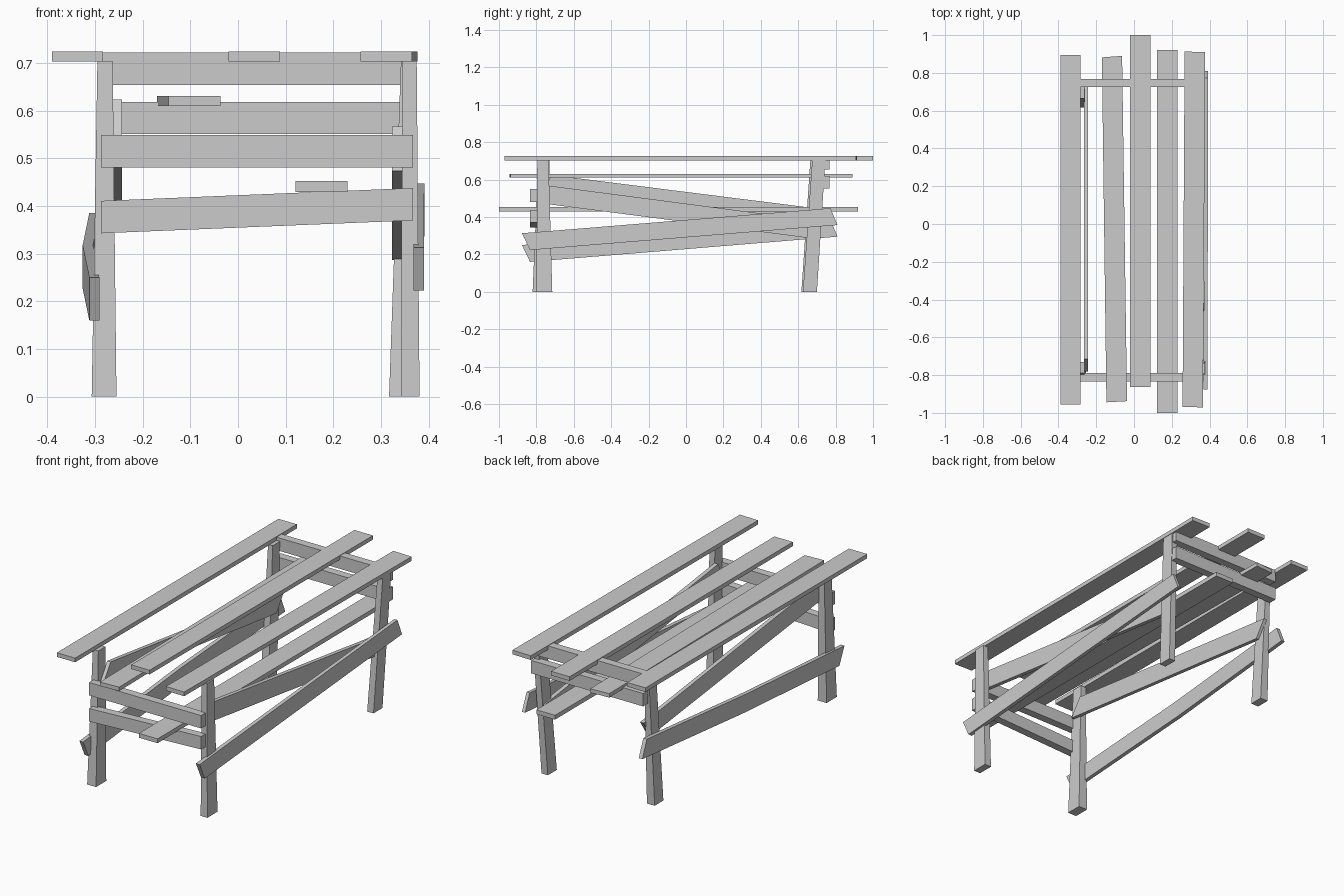
import bpy, bmesh


def loft(name, rings):
    """Solid skinned through a row of four-cornered sections."""
    bm = bmesh.new()
    rows = [[bm.verts.new(p) for p in r] for r in rings]
    for a, b in zip(rows, rows[1:]):
        for i in range(4):
            j = (i + 1) % 4
            bm.faces.new((a[i], a[j], b[j], b[i]))
    bm.faces.new(rows[0])
    bm.faces.new(rows[-1])
    bmesh.ops.recalc_face_normals(bm, faces=bm.faces)
    me = bpy.data.meshes.new(name)
    bm.to_mesh(me)
    bm.free()
    ob = bpy.data.objects.new(name, me)
    bpy.context.collection.objects.link(ob)
    return ob


def slat(name, front, back, z0, z1):
    # front / back: (x0, x1, y left corner, y right corner)
    loft(name, [[(a, y0, z0), (b, y1, z0), (b, y1, z1), (a, y0, z1)]
                for a, b, y0, y1 in (front, back)])


def leg(name, foot, top, h=0.705):
    # foot / top: (x0, x1, y0, y1)
    loft(name, [[(a, c, z), (b, c, z), (b, d, z), (a, d, z)]
                for (a, b, c, d), z in ((foot, 0), (top, h))])


def rail(name, y0, y1, zl, zr, x0=-0.287, x1=0.367, h=0.068):
    loft(name, [[(x, y0, z), (x, y1, z), (x, y1, z + h), (x, y0, z + h)]
                for x, z in ((x0, zl), (x1, zr))])


def brace(name, sections):
    # each section: x0, x1, lower (y, z), upper (y, z)
    loft(name, [[(a, *lo), (b, *lo), (b, *hi), (a, *hi)]
                for a, b, lo, hi in sections])


# Top slats
slat("top_slat_left", (-0.39, -0.283, -0.955, -0.955), (-0.39, -0.283, 0.895, 0.895), 0.703, 0.725)
slat("top_slat_middle", (-0.02, 0.088, -0.863, -0.863), (-0.02, 0.088, 1.0, 1.0), 0.703, 0.725)
slat("top_slat_right", (0.257, 0.365, -0.968, -0.971), (0.268, 0.377, 0.913, 0.91), 0.703, 0.725)

# Fallen slats
slat("dropped_slat_upper", (-0.146, -0.037, -0.944, -0.938), (-0.17, -0.063, 0.882, 0.89), 0.61, 0.631)
slat("dropped_slat_lower", (0.121, 0.23, -1.0, -1.0), (0.121, 0.23, 0.92, 0.92), 0.43, 0.453)

# Legs
leg("front_left_leg", (-0.307, -0.255, -0.82, -0.735), (-0.295, -0.263, -0.79, -0.73))
leg("front_right_leg", (0.342, 0.381, -0.80, -0.715), (0.345, 0.375, -0.795, -0.735))
leg("back_left_leg", (-0.30, -0.255, 0.617, 0.69), (-0.29, -0.263, 0.665, 0.725))
leg("back_right_leg", (0.317, 0.354, 0.625, 0.70), (0.342, 0.373, 0.675, 0.745))

# End rails
rail("front_rail_upper", -0.833, -0.79, 0.481, 0.481)
rail("front_rail_lower", -0.833, -0.79, 0.343, 0.37)
rail("back_rail_upper", 0.725, 0.768, 0.654, 0.654)
rail("back_rail_lower", 0.725, 0.768, 0.551, 0.551)

# Outer side braces, the left one bowed outward
brace("outer_brace_right", [(0.368, 0.39, (-0.834, 0.223), (-0.877, 0.313)),
                            (0.373, 0.391, (0.81, 0.357), (0.772, 0.447))])
brace("outer_brace_left", [(-0.312, -0.291, (-0.834, 0.16), (-0.877, 0.25)),
                           (-0.326, -0.304, (-0.015, 0.227), (-0.05, 0.318)),
                           (-0.312, -0.291, (0.81, 0.295), (0.772, 0.386))])

# Inner side braces
brace("inner_brace_left", [(-0.264, -0.243, (-0.78, 0.53), (-0.715, 0.624)),
                           (-0.264, -0.243, (0.67, 0.352), (0.73, 0.442))])
brace("inner_brace_right", [(0.323, 0.345, (-0.78, 0.474), (-0.73, 0.567)),
                            (0.323, 0.345, (0.66, 0.287), (0.72, 0.377))])
